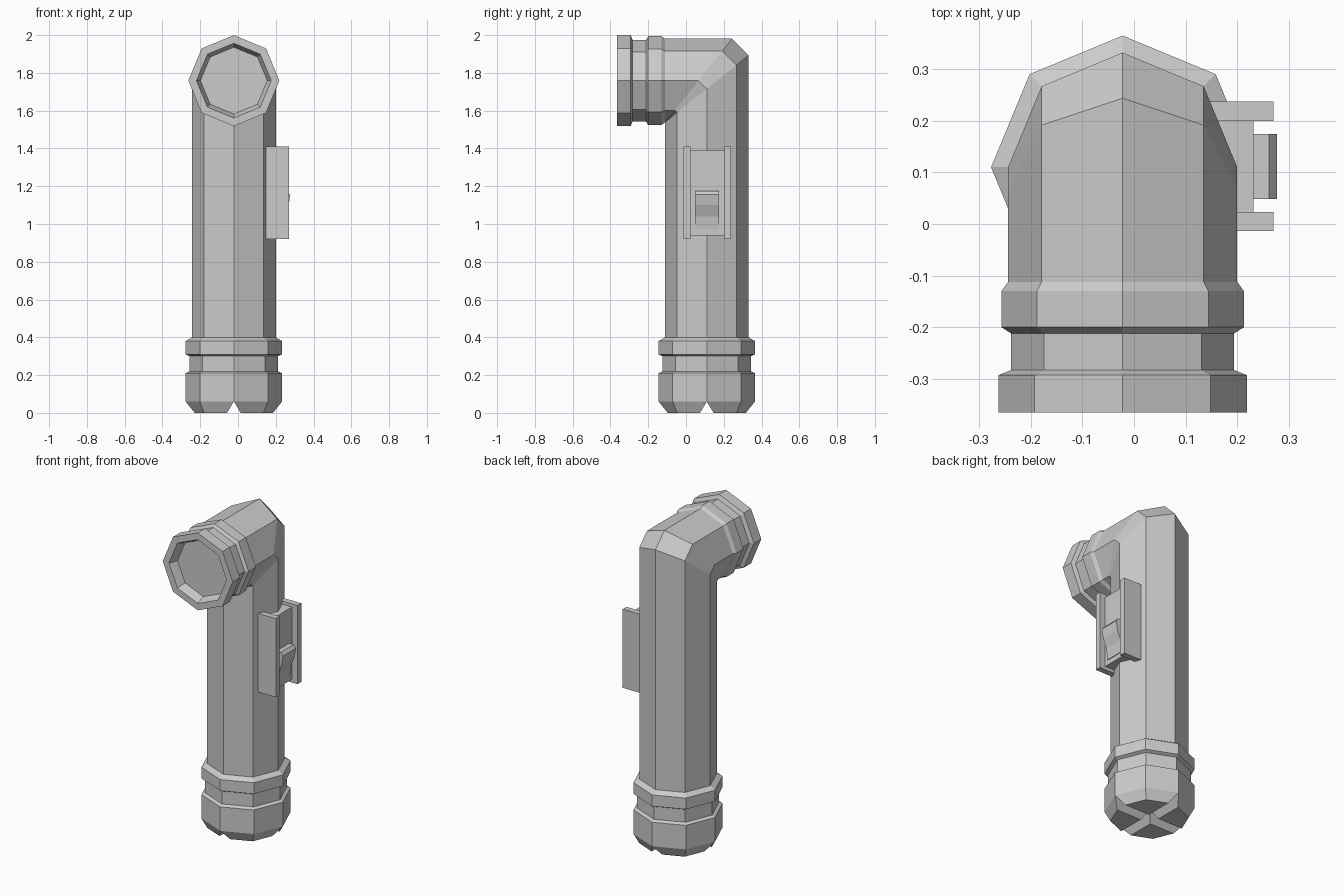
import bpy, bmesh, math

if "Cube" in bpy.data.objects:
    bpy.data.objects.remove(bpy.data.objects["Cube"])

CX, CY, CZ = -0.022, 0.11, 1.759   # tube axes: vertical at (CX, CY), head at (CX, CZ)
R, S = 0.222, 0.8                  # tube radius, slope of the mitred elbow rings
ANG = [i * math.pi / 4 for i in range(8)]


def up_ring(r, z, slope=0):
    return [(CX + r * math.cos(a), CY + r * math.sin(a), z + slope * r * math.sin(a)) for a in ANG]


def head_ring(r, y, slope=0):
    return [(CX + r * math.cos(a), y + slope * r * math.sin(a), CZ + r * math.sin(a)) for a in ANG]


def loft(name, rings):
    bm = bmesh.new()
    loops = [[bm.verts.new(p) for p in ring] for ring in rings]
    n = len(rings[0])
    for a, b in zip(loops, loops[1:]):
        for i in range(n):
            bm.faces.new((a[i], a[(i + 1) % n], b[(i + 1) % n], b[i]))
    bm.faces.new(loops[0][::-1])
    bm.faces.new(loops[-1])
    bmesh.ops.recalc_face_normals(bm, faces=bm.faces)
    me = bpy.data.meshes.new(name)
    bm.to_mesh(me)
    bm.free()
    ob = bpy.data.objects.new(name, me)
    bpy.context.collection.objects.link(ob)
    return ob


def box(name, x0, x1, y0, y1, z0, z1):
    return loft(name, [[(x0, y0, z), (x1, y0, z), (x1, y1, z), (x0, y1, z)] for z in (z0, z1)])


# Tube, mitred elbow and hollow lamp head as one octagonal sweep
head = [(0.222, -0.112), (0.235, -0.13), (0.235, -0.20), (0.216, -0.212), (0.216, -0.283),
        (0.241, -0.293), (0.241, -0.365), (0.198, -0.365), (0.177, -0.31)]
loft("body_and_head", [up_ring(R, 0.36), up_ring(R, 1.716, S), head_ring(R, 0.066, S)]
     + [head_ring(r, y) for r, y in head])

# Base cap with collar and chamfered foot
base = [(0.222, 0), (0.255, 0.06), (0.255, 0.21), (0.235, 0.22), (0.235, 0.30),
        (0.255, 0.31), (0.255, 0.38), (0.222, 0.40)]
cap = loft("base_cap", [up_ring(r, z) for r, z in base])

# Crossed V grooves under the cap
tri = [(-0.042, -0.01), (0.042, -0.01), (0, 0.06)]
cutters = [
    loft("groove_cutter_y", [[(CX + u, CY + d, z) for u, z in tri] for d in (-0.4, 0.4)]),
    loft("groove_cutter_x", [[(CX + d, CY + u, z) for u, z in tri] for d in (-0.4, 0.4)]),
]
for c in cutters:
    m = cap.modifiers.new("groove", 'BOOLEAN')
    m.operation = 'DIFFERENCE'
    m.solver = 'EXACT'
    m.object = c
    c.hide_render = True
    c.hide_set(True)

# Switch housing: backing plate and two guard rails
box("switch_plate", 0.12, 0.232, 0.02, 0.202, 0.94, 1.39)
for side, y in (("front", -0.014), ("back", 0.2)):
    box("switch_rail_" + side, 0.146, 0.27, y, y + 0.037, 0.92, 1.41)

# Sliding button with a scooped thumb ramp
ramp = [(0.21, 1.175), (0.262, 1.175), (0.277, 1.155), (0.268, 1.10), (0.245, 1.04),
        (0.236, 0.97), (0.21, 0.97)]
loft("switch_button", [[(x, y, z) for x, z in ramp] for y in (0.048, 0.174)])
